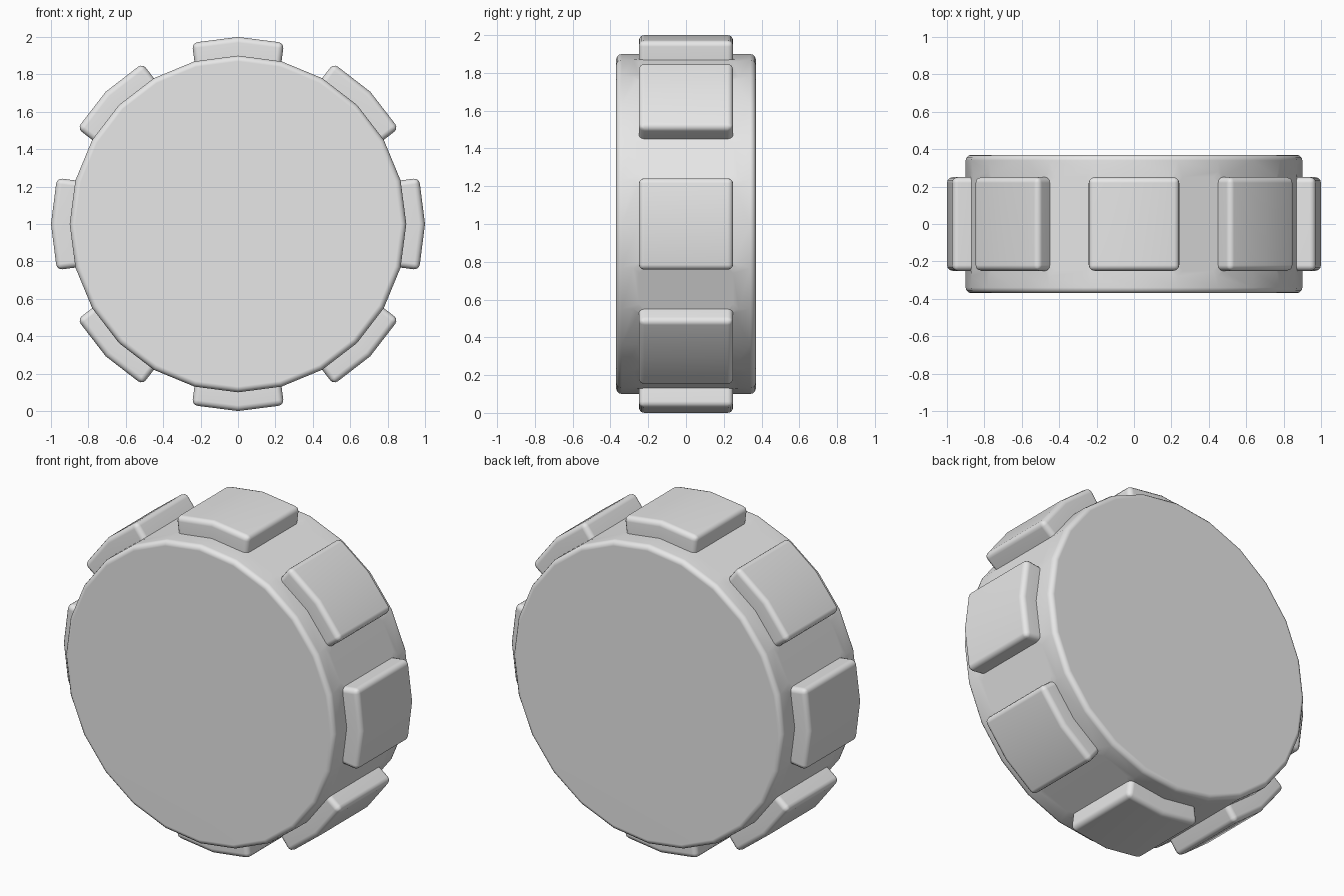
import bpy, bmesh, math
from mathutils import Vector

if "Cube" in bpy.data.objects:
    bpy.data.objects.remove(bpy.data.objects["Cube"])

SIDES, RADIUS, TREAD = 24, 0.9, 0.1
ROWS = (-0.37, -0.25, 0.25, 0.37)
CENTER = Vector((0, 0, 1))

bm = bmesh.new()

# wheel body: four rings along the axle, flat caps
rings = []
for y in ROWS:
    angles = [math.tau * i / SIDES for i in range(SIDES)]
    rings.append([bm.verts.new((RADIUS * math.sin(a), y, 1 + RADIUS * math.cos(a))) for a in angles])
bm.faces.new(rings[0])
bm.faces.new(rings[-1][::-1])
blocks = []
for row in range(3):
    for i in range(SIDES):
        j = (i + 1) % SIDES
        face = bm.faces.new((rings[row][i], rings[row][j], rings[row + 1][j], rings[row + 1][i]))
        if row == 1 and i % 3 != 1:
            blocks.append(face)
bmesh.ops.recalc_face_normals(bm, faces=bm.faces[:])

# eight raised tread blocks, each two sides wide
new = bmesh.ops.extrude_face_region(bm, geom=blocks)["geom"]
step = math.tau / 8
for v in [g for g in new if isinstance(g, bmesh.types.BMVert)]:
    p = v.co - CENTER
    a = math.atan2(p.x, p.z)
    mid = step * round(a / step)
    d = (a + mid) / 2
    v.co += TREAD * Vector((math.sin(d), 0, math.cos(d)))
loose = [e for e in bm.edges if not e.link_faces]
bmesh.ops.delete(bm, geom=loose, context="EDGES")
bmesh.ops.recalc_face_normals(bm, faces=bm.faces[:])

mesh = bpy.data.meshes.new("wheel")
bm.to_mesh(mesh)
bm.free()
wheel = bpy.data.objects.new("wheel", mesh)
bpy.context.collection.objects.link(wheel)

grey = bpy.data.materials.new("light grey")
grey.diffuse_color = (0.8, 0.8, 0.8, 1)
grey.use_nodes = True
grey.node_tree.nodes["Principled BSDF"].inputs["Base Color"].default_value = grey.diffuse_color
mesh.materials.append(grey)

# rounded rims and block edges
bpy.context.view_layer.objects.active = wheel
wheel.select_set(True)
bevel = wheel.modifiers.new("rounding", "BEVEL")
bevel.width = 0.03
bevel.segments = 3
bevel.limit_method = "ANGLE"
bevel.angle_limit = math.radians(30)
bpy.ops.object.modifier_apply(modifier=bevel.name)
bpy.ops.object.shade_smooth_by_angle(angle=math.radians(40))
weighted = wheel.modifiers.new("flat caps", "WEIGHTED_NORMAL")
weighted.keep_sharp = True
